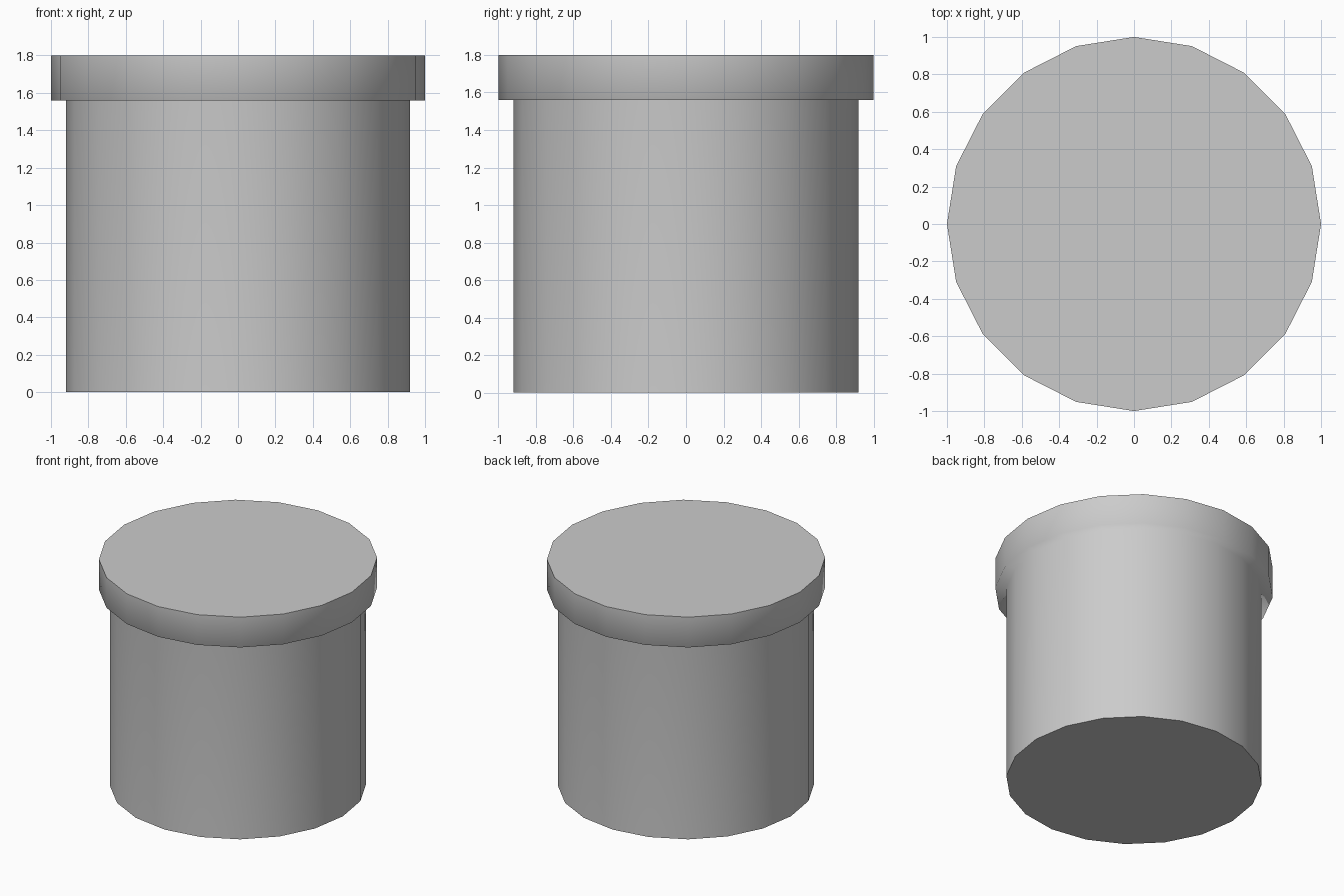
import bpy, bmesh
from math import cos, sin, pi

if "Cube" in bpy.data.objects:
    bpy.data.objects.remove(bpy.data.objects["Cube"])

SIDES = 20
# Outline from bottom to top: (radius, height)
PROFILE = [(0.92, 0.0), (0.92, 1.56), (1.0, 1.56), (1.0, 1.8)]

bm = bmesh.new()
rings = [[bm.verts.new((r * cos(2 * pi * i / SIDES), r * sin(2 * pi * i / SIDES), z))
          for i in range(SIDES)] for r, z in PROFILE]

# Body wall, lip underside and lip wall, shaded smooth as one surface
for low, high in zip(rings, rings[1:]):
    for i in range(SIDES):
        j = (i + 1) % SIDES
        bm.faces.new((low[i], low[j], high[j], high[i])).smooth = True

# Flat end caps with crisp borders
for cap in (bm.faces.new(rings[0][::-1]), bm.faces.new(rings[-1])):
    cap.smooth = False
    for e in cap.edges:
        e.smooth = False

mesh = bpy.data.meshes.new("lipped_cylinder")
bm.to_mesh(mesh)
bm.free()
obj = bpy.data.objects.new("lipped_cylinder", mesh)
bpy.context.collection.objects.link(obj)

# Large faces dominate the shading, so the wall stays even under the lip
wn = obj.modifiers.new("weighted_normals", 'WEIGHTED_NORMAL')
wn.mode = 'FACE_AREA'
wn.keep_sharp = True
